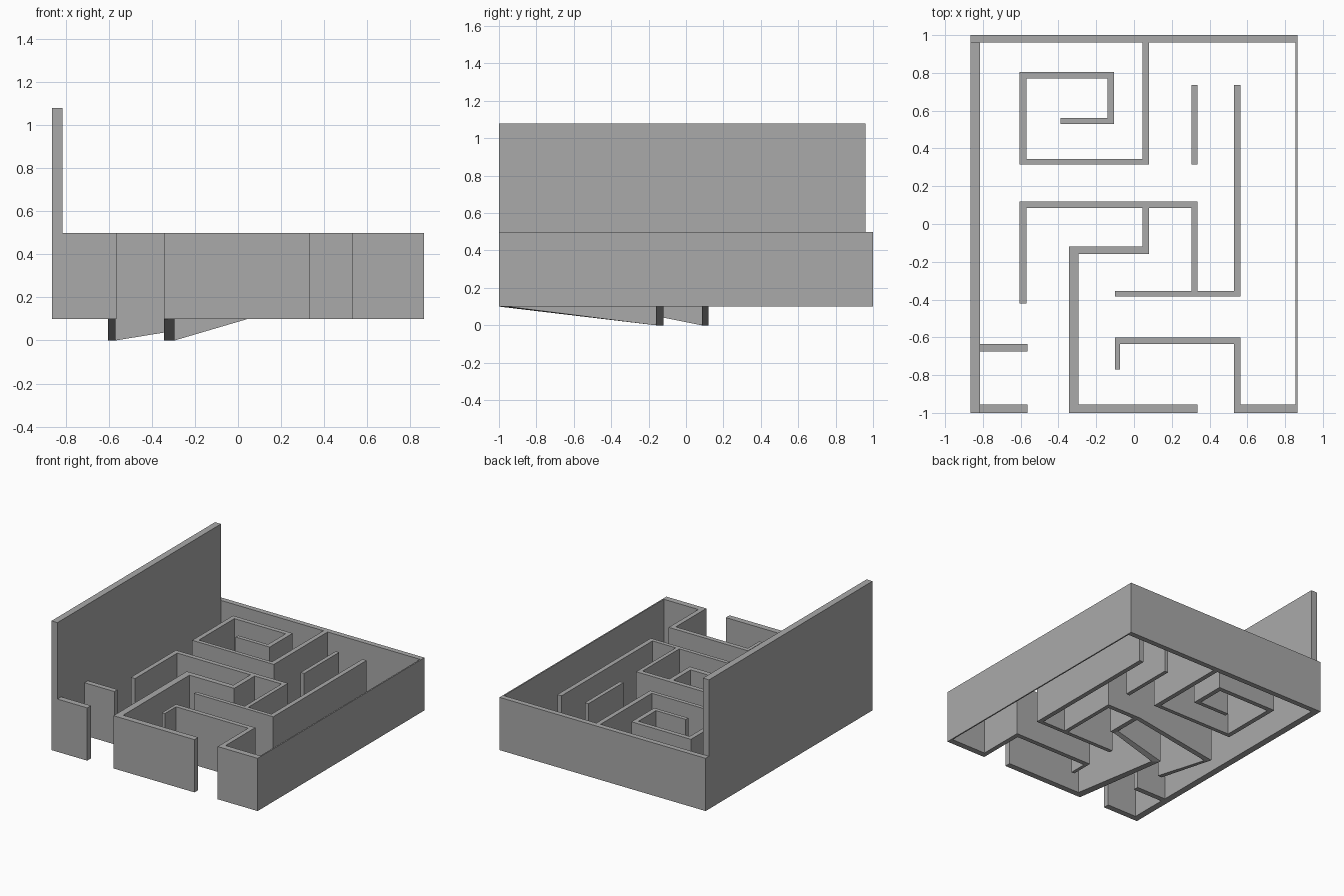
import bpy
import bmesh
from mathutils import Vector

cube = bpy.data.objects.get("Cube")
if cube:
    bpy.data.objects.remove(cube, do_unlink=True)

BASE, TOP, TALL = 0.1, 0.5, 1.08
W = 0.035  # usual wall thickness

grey = bpy.data.materials.new("plain grey")
grey.use_nodes = True
colour = (0.4, 0.4, 0.4, 1)
grey.diffuse_color = colour
grey.node_tree.nodes["Principled BSDF"].inputs["Base Color"].default_value = colour


def wall(name, path, widths=None, base=BASE, top=TOP):
    """Mitred wall along a right-angled path; a third coordinate sets the bottom height."""
    points = [Vector(p[:2]) for p in path]
    lows = [p[2] if len(p) > 2 else base for p in path]
    widths = widths or [W] * (len(path) - 1)
    sides = []
    for a, b, w in zip(points, points[1:], widths):
        d = (b - a).normalized()
        sides.append(Vector((-d.y, d.x)) * w / 2)

    bm = bmesh.new()
    rings = []
    for i, (p, low) in enumerate(zip(points, lows)):
        before, after = sides[max(i - 1, 0)], sides[min(i, len(sides) - 1)]
        corner = abs(before.dot(after)) < 1e-7
        off = before + after if corner else before
        l, r = p + off, p - off
        rings.append([bm.verts.new((q.x, q.y, z)) for q, z in
                      ((l, low), (r, low), (r, top), (l, top))])
    for a, b in zip(rings, rings[1:]):
        for k in range(4):
            n = (k + 1) % 4
            bm.faces.new((a[k], a[n], b[n], b[k]))
    bm.faces.new(rings[0])
    bm.faces.new(rings[-1])
    bmesh.ops.recalc_face_normals(bm, faces=bm.faces)
    mesh = bpy.data.meshes.new(name)
    bm.to_mesh(mesh)
    bm.free()
    mesh.materials.append(grey)
    obj = bpy.data.objects.new(name, mesh)
    bpy.context.collection.objects.link(obj)
    return obj


# Outer enclosure, running on into the alcove at the front
wall("outer_wall",
     [(-0.565, -0.9775), (-0.84, -0.9775), (-0.84, 0.98), (0.86, 0.98),
      (0.86, -0.9775), (0.5475, -0.9775), (0.5475, -0.6175),
      (-0.0875, -0.6175), (-0.0875, -0.77)],
     [0.045, 0.05, 0.04, 0.01, 0.045, W, W, 0.025])

# Raised panel on the side wall
wall("tall_side_panel", [(-0.84, -1), (-0.84, 0.96)], [0.05], TOP, TALL)

# Short stub off the side wall
wall("side_stub", [(-0.815, -0.655), (-0.565, -0.655)], [0.04])

# Front wall turning inwards, its underside dipping at one corner
wall("front_wall",
     [(0.335, -0.9775), (-0.32, -0.9775), (-0.32, -0.14, 0),
      (0.045, -0.14), (0.0625, -0.14), (0.0625, 0.085)],
     [0.045, 0.05, 0.04, 0.04, W])

# Middle wall, also dipping at its corner
wall("middle_wall",
     [(-0.5875, -0.42), (-0.5875, 0.1025, 0), (0.045, 0.1025),
      (0.32, 0.1025), (0.32, -0.355)],
     [W, W, W, 0.03])

# Long corner wall and the free-standing wall beside it
wall("long_corner_wall", [(-0.1, -0.37), (0.5475, -0.37), (0.5475, 0.735)], [0.03, W])
wall("free_wall", [(0.32, 0.315), (0.32, 0.735)], [0.03])

# Spiral joined to the back wall
wall("spiral_wall",
     [(0.0625, 0.96), (0.0625, 0.33), (-0.5875, 0.33), (-0.5875, 0.7875),
      (-0.1225, 0.7875), (-0.1225, 0.545), (-0.39, 0.545)],
     [W, 0.03, W, W, W, 0.03])
